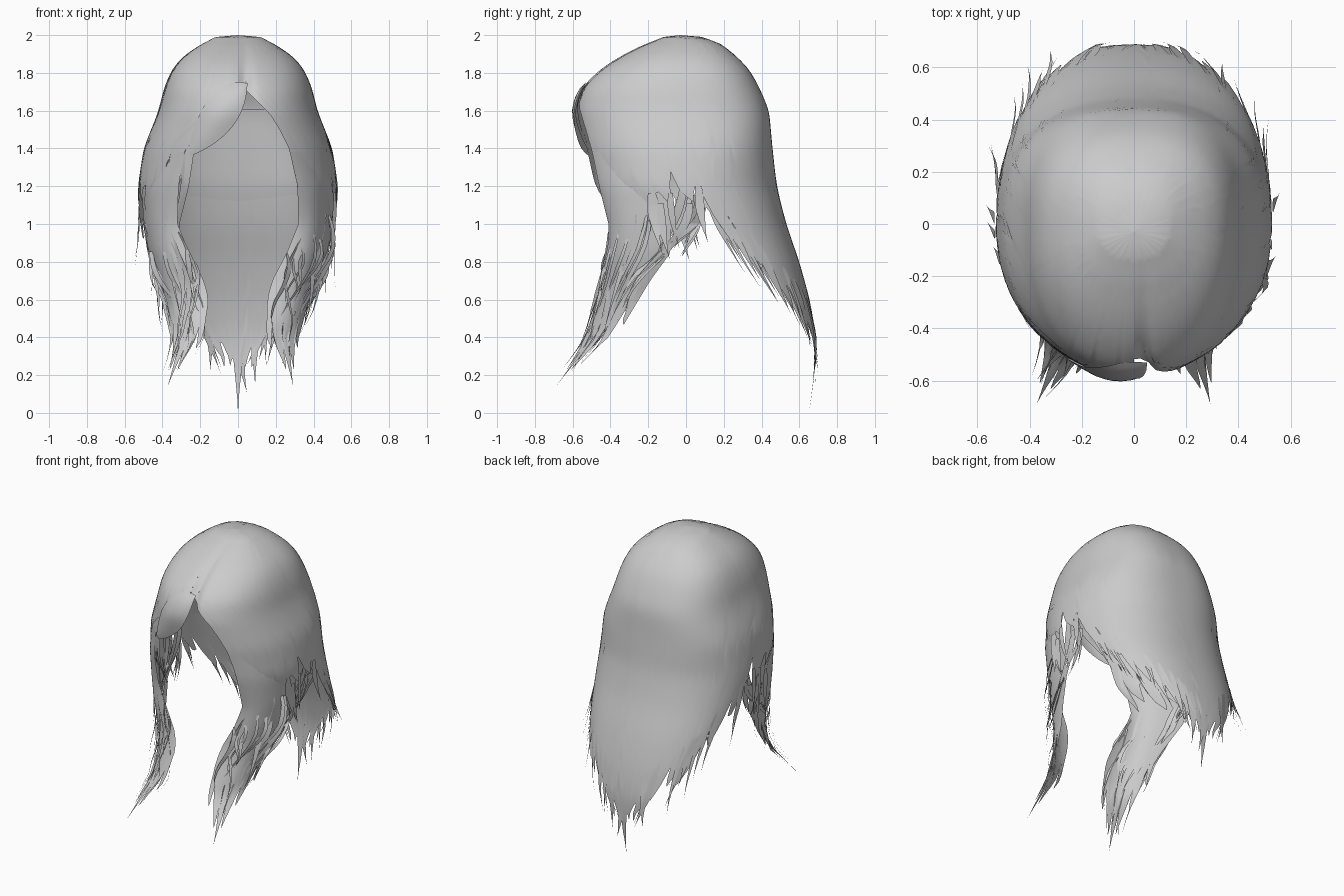
import bpy, math, random
from mathutils import Vector

if "Cube" in bpy.data.objects:
    bpy.data.objects.remove(bpy.data.objects["Cube"])

random.seed(4)
hair = bpy.data.materials.new("hair_grey")
hair.diffuse_color = (0.6, 0.6, 0.6, 1)
hair.use_nodes = True
hair.node_tree.nodes["Principled BSDF"].inputs["Base Color"].default_value = hair.diffuse_color

# Head sections: height, half width, front y, middle y, back y
SECTION = [(2.0, 0, -.03, -.03, -.03), (1.99, .12, -.12, -.03, .09),
           (1.95, .195, -.22, -.03, .19), (1.9, .28, -.33, -.03, .255),
           (1.82, .35, -.455, -.03, .335), (1.72, .392, -.555, -.03, .39),
           (1.6, .42, -.59, -.02, .44), (1.4, .5, -.57, 0, .458),
           (1.2, .53, -.53, 0, .48), (1.0, .525, -.42, .08, .53),
           (.8, .495, -.3, .2, .6), (.6, .44, -.1, .34, .655),
           (.4, .36, .1, .48, .69), (.2, .23, .3, .58, .68), (0, .06, .5, .62, .65)]
# Face opening: height, half gap on the left and on the right
GAP = [(2.0, 0, 0), (1.75, 0, 0), (1.65, 0, .1), (1.58, .03, .17), (1.5, .12, .22),
       (1.4, .23, .27), (1.2, .26, .315), (1.0, .31, .325), (0, .31, .325)]
# Lower edge: negative angle from the back in degrees, then height
HEM = [(-180, .98), (-128, 1.0), (-110, 1.06), (-98, 1.1), (-85, .82), (-70, .62),
       (-45, .42), (-25, .28), (-10, .16), (0, .0)]
# Front lock: height, then x and y of the inner edge, the crest and the outer edge
LOCK = [(1.4, .28, -.5, .44, -.38, .46, -.12), (1.2, .315, -.46, .47, -.38, .51, -.1),
        (1.0, .32, -.41, .47, -.38, .5, -.08), (.85, .26, -.41, .45, -.43, .48, -.08),
        (.7, .18, -.43, .40, -.44, .42, -.19), (.6, .155, -.46, .36, -.46, .38, -.25),
        (.4, .15, -.54, .29, -.5, .34, -.37), (.14, .27, -.69, .3, -.69, .32, -.68)]


def table(rows, key):
    """Linear lookup by first column."""
    rows = sorted(rows)
    key = min(max(key, rows[0][0]), rows[-1][0])
    for a, b in zip(rows, rows[1:]):
        if key <= b[0]:
            f = (key - a[0]) / (b[0] - a[0])
            return [p + (q - p) * f for p, q in zip(a[1:], b[1:])]


def soft_section(z):
    """Section lookup, softened between rows below the crown."""
    if z > 1.93:
        return table(SECTION, z)
    near = [table(SECTION, z + d) for d in (-.04, 0, .04)]
    return [(a + 2 * b + c) / 4 for a, b, c in zip(*near)]


def make(name, verts, faces):
    mesh = bpy.data.meshes.new(name)
    mesh.from_pydata(verts, [], faces)
    mesh.materials.append(hair)
    mesh.validate()
    ob = bpy.data.objects.new(name, mesh)
    bpy.context.collection.objects.link(ob)
    bpy.ops.object.select_all(action='DESELECT')
    ob.select_set(True)
    bpy.context.view_layer.objects.active = ob
    bpy.ops.object.shade_smooth_by_angle(angle=math.radians(40))
    return ob


def grid(name, func, cols, rows):
    """Sheet from func(u, t), with u and t in 0..1."""
    verts = [func(c / cols, r / rows) for r in range(rows + 1) for c in range(cols + 1)]
    n = cols + 1
    faces = [(r * n + c, (r + 1) * n + c, (r + 1) * n + c + 1, r * n + c + 1)
             for r in range(rows) for c in range(cols)]
    return make(name, verts, faces)


def head(phi, z, scale=1.0):
    """Point on the hair shell; phi = 0 is the middle of the back."""
    w, yf, ym, yb = soft_section(z)
    s, c = math.sin(phi), math.cos(phi)
    e = .88 - (.1 * min(1, max(0, (z - 1.2) / .3)) if c > 0 else 0)
    x = w * math.copysign(abs(s) ** e, s)
    y = ym + (yb - ym if c > 0 else ym - yf) * math.copysign(abs(c) ** e, c)
    if c < 0:                                   # parting groove
        y += .035 * math.exp(-((x - .04) / .03) ** 2) * min(1, (2 - z) * 4)
    return Vector((x * scale, y * scale, z))


def teeth(k):
    """Height of a pointed clump edge, 0 at the tip."""
    k %= 1
    return 1 - abs(2 * k - 1) ** .6


def shell(u, t):
    v = u * 2 - 1
    hem = table(HEM, -abs(v) * 165)[0]
    # pointed clumps of uneven length, the longest in the middle
    clump = abs(v) * 13
    hem += .18 * teeth(clump)
    if clump > .5:
        hem += .06 * (math.sin(round(clump) * 2.3 + v) + .3)
    z = 2 - (2 - hem) * t ** 1.5
    left, right = table(GAP, z)
    w = max(soft_section(z)[0], .001)
    gap = min(1, (left if v < 0 else right) / w) ** (1 / .88)
    return head(v * (math.pi - math.asin(gap)), z)


grid("hair_shell", shell, 156, 36)


# Inner layer behind the face, meeting the shell lower down
def under(u, t):
    v = u * 2 - 1
    return head(v * 1.6, 1.61 + (1.12 + .1 * abs(v) - 1.61) * t, .95 + .04 * t)


grid("under_layer", under, 40, 12)


def lock_point(s, z, side):
    ax, ay, bx, by, cx, cy = table(LOCK, z)
    f, g, h = (1 - s) ** 2, 2 * s * (1 - s), s * s
    x = f * ax + g * bx + h * cx
    if side < 0:                                # left lock swings outwards
        x += .08 * max(0, (.6 - z) / .46)
    return Vector((x * side, f * ay + g * by + h * cy, z))


def ribbon(verts, faces, path, width, across):
    """Tapering strand added to shared lists."""
    base, n = len(verts), len(path)
    for i, p in enumerate(path):
        t = i / (n - 1)
        half = across * width * .5 * (.35 + .65 * math.sin(math.pi * min(t + .15, 1)))
        half *= 1 - t ** 3
        verts += [p - half, p + half]
    faces += [(base + 2 * i, base + 2 * i + 2, base + 2 * i + 3, base + 2 * i + 1)
              for i in range(n - 1)]


for side, label in ((-1, "left"), (1, "right")):
    # Front lock sheet with clumped lower edge
    def lock(u, t):
        hem = .14 + .6 * abs(u - .4) ** 1.2 + .16 * teeth(u * 5)
        return lock_point(u, 1.38 + (hem - 1.38) * t, side)
    grid("front_lock_" + label, lock, 30, 22)

    # Loose curling strands around the front lock
    verts, faces = [], []
    for k in range(18):
        s, top = random.random(), random.uniform(.8, 1.05)
        end = random.uniform(.2, .62)
        out = random.uniform(0, .03)
        drift = Vector((random.uniform(-.06, .05) * side, random.uniform(-.04, .04), 0))
        wave = random.uniform(-.035, .035)
        path = []
        for i in range(11):
            t = i / 10
            p = lock_point(s + (.45 - s) * .3 * t, top + (end - top) * t, side)
            p += Vector((side * out, -out, 0)) * math.sin(math.pi * t)
            path.append(p + drift * t * t + Vector((wave * math.sin(t * 6), 0, 0)))
        ribbon(verts, faces, path, random.uniform(.02, .045),
               Vector((.7, .7 * side, 0)))
    make("front_strands_" + label, verts, faces)

    # Side strands curving forward under the gap by the shoulder
    verts, faces = [], []
    for k in range(9):
        y0, z0 = random.uniform(-.02, .1), random.uniform(1.05, 1.2)
        y1 = random.uniform(-.26, .0)
        z1 = .84 + .5 * min(0, y1 + .1) + random.uniform(-.03, .06)
        path = []
        for i in range(10):
            t = i / 9
            x = .515 - .06 * t + .012 * math.sin(k + 4 * t)
            path.append(Vector((side * x, y0 + (y1 - y0) * t ** 1.7, z0 + (z1 - z0) * t)))
        ribbon(verts, faces, path, random.uniform(.025, .055), Vector((0, 1, 0)))
    # straight wisps beside them
    for k in range(5):
        phi = math.radians(random.uniform(78, 112)) * side
        flick, top = random.uniform(-.04, .04), random.uniform(1.1, 1.2)
        path = []
        for i in range(8):
            t = i / 7
            p = head(phi, top, 1.01)
            path.append(p + Vector((side * flick * t * t, .05 * t * t, -.3 * t)))
        ribbon(verts, faces, path, random.uniform(.03, .06), Vector((0, 1, 0)))
    make("side_strands_" + label, verts, faces)

# Strands along the back hem, flicking outwards
verts, faces = [], []
for k in range(30):
    deg = random.uniform(-85, 85)
    phi = math.radians(deg)
    low = table(HEM, -abs(deg))[0]
    top, end = low + .36, max(low - random.uniform(-.08, .08), .1)
    drift, flick = random.uniform(-.06, .06), random.uniform(-.02, .05)
    path = []
    for i in range(10):
        t = i / 9
        p = head(phi, top + (end - top) * t, 1.0 + .01 * t)
        path.append(p + Vector((drift * t * t + flick * t ** 3 * math.sin(phi),
                                flick * .6 * t ** 3 * math.cos(phi), 0)))
    ribbon(verts, faces, path, random.uniform(.02, .05),
           Vector((math.cos(phi), -math.sin(phi), 0)))
make("back_strands", verts, faces)


# Fringe swept to the left from the parting
def fringe(u, t):
    a, b, c = (1 - t) ** 2, 2 * t * (1 - t), t * t
    top = Vector((.05 * a - .17 * b - .27 * c, 0, 1.745 * a + 1.8 * b + 1.38 * c))
    low = Vector((.05 * a + .04 * b - .25 * c, 0, 1.74 * a + 1.48 * b + 1.36 * c))
    p = top.lerp(low, u)
    w, yf, ym, yb = soft_section(p.z)
    bulge = .006 + .015 * math.sin(math.pi * u) * math.sin(math.pi * t)
    p.y = ym + (yf - ym) * (1 - min(1, abs(p.x) / w) ** 2.27) ** .44 - bulge
    return p


grid("fringe", fringe, 8, 14)
